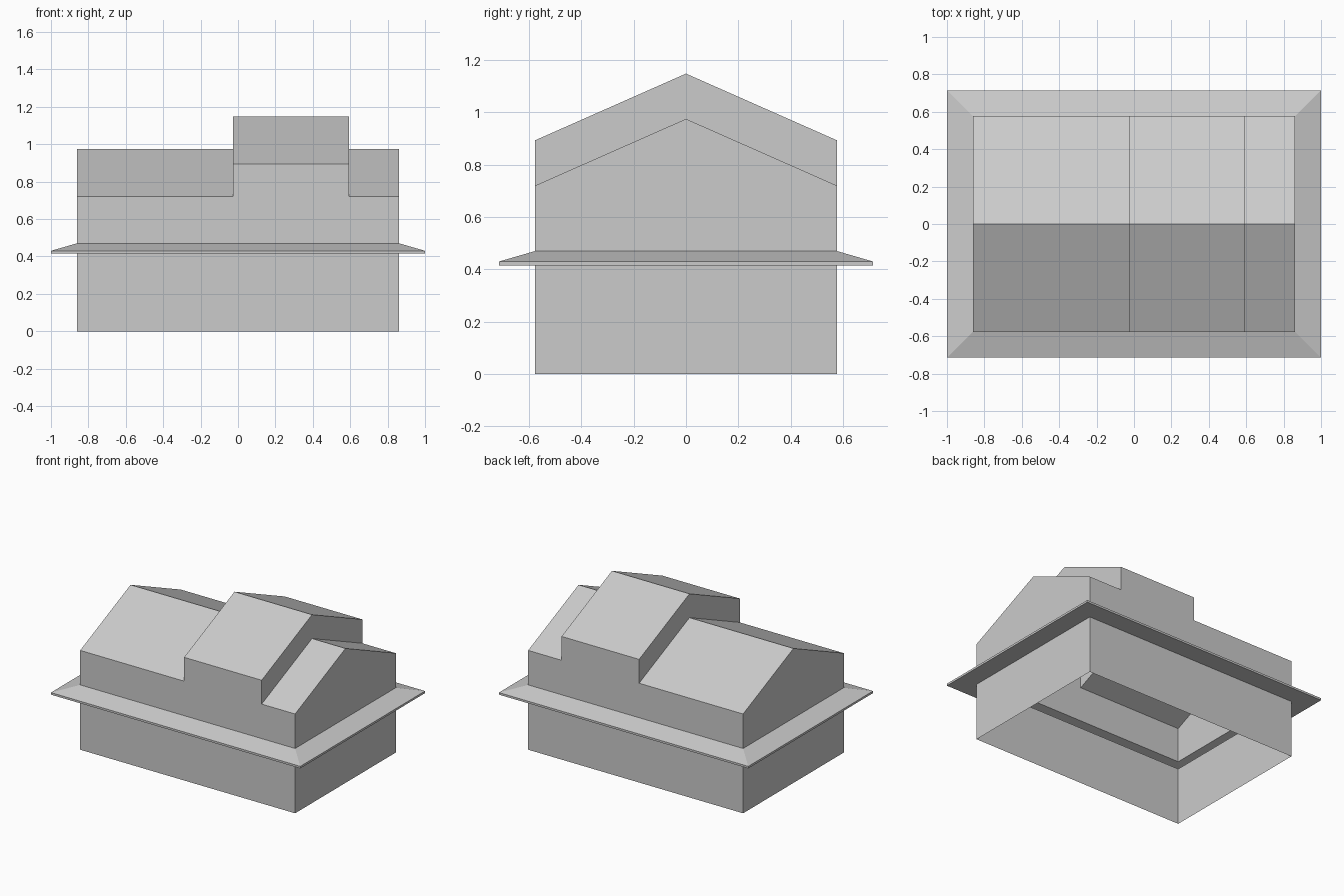
import bpy
import bmesh
from mathutils import Vector

cube = bpy.data.objects.get("Cube")
if cube:
    bpy.data.objects.remove(cube, do_unlink=True)

# Main dimensions
WALL_X, WALL_Y = 0.862, 0.577
SKIRT_X, SKIRT_Y = 1.0, 0.715
SKIRT_LOW, SKIRT_LIP, SKIRT_TOP = 0.415, 0.43, 0.47
EAVE, RIDGE, STEP = 0.72, 0.975, 0.173

# Roof sections along x: (position, extra height)
SECTIONS = [(-WALL_X, 0), (-0.028, 0), (-0.028, STEP),
            (0.594, STEP), (0.594, 0), (WALL_X, 0)]

grey = bpy.data.materials.new("plain_grey")
grey.use_nodes = True
grey.diffuse_color = (0.6, 0.6, 0.6, 1)
grey.node_tree.nodes["Principled BSDF"].inputs["Base Color"].default_value = (0.6, 0.6, 0.6, 1)


def build(name, faces):
    """Make a flat-faced shell from corner loops, with every face turned outwards."""
    bm = bmesh.new()
    for loop in faces:
        bm.faces.new([bm.verts.new(p) for p in loop])
    bmesh.ops.remove_doubles(bm, verts=bm.verts, dist=0.0001)
    bm.normal_update()
    middle = Vector((0, 0, SKIRT_LIP))
    for face in bm.faces:
        if face.normal.dot(face.calc_center_median() - middle) < 0:
            face.normal_flip()
    mesh = bpy.data.meshes.new(name)
    bm.to_mesh(mesh)
    bm.free()
    mesh.materials.append(grey)
    obj = bpy.data.objects.new(name, mesh)
    bpy.context.collection.objects.link(obj)


def ring(x, y, z):
    return [(-x, -y, z), (x, -y, z), (x, y, z), (-x, y, z)]


def band(a, b, closed=True):
    """Quads joining two matching rows of points."""
    count = len(a) if closed else len(a) - 1
    return [[a[i], a[(i + 1) % len(a)], b[(i + 1) % len(a)], b[i]] for i in range(count)]


def roof_row(x, rise):
    return [(x, -WALL_Y, EAVE + rise), (x, 0, RIDGE + rise), (x, WALL_Y, EAVE + rise)]


# Lower walls, open underneath
build("lower_walls", band(ring(WALL_X, WALL_Y, 0), ring(WALL_X, WALL_Y, SKIRT_LOW)))

# Sloping skirt roof around the building: soffit, lip and slope
rings = [ring(WALL_X, WALL_Y, SKIRT_LOW), ring(SKIRT_X, SKIRT_Y, SKIRT_LOW),
         ring(SKIRT_X, SKIRT_Y, SKIRT_LIP), ring(WALL_X, WALL_Y, SKIRT_TOP)]
build("skirt_roof", [f for a, b in zip(rings, rings[1:]) for f in band(a, b)])

# Upper walls: stepped long sides and gable ends
walls = []
for y in (-WALL_Y, WALL_Y):
    walls.append([(-WALL_X, y, SKIRT_TOP)] + [(x, y, EAVE + r) for x, r in SECTIONS]
                 + [(WALL_X, y, SKIRT_TOP)])
for x in (-WALL_X, WALL_X):
    walls.append([(x, -WALL_Y, SKIRT_TOP)] + roof_row(x, 0) + [(x, WALL_Y, SKIRT_TOP)])
build("upper_walls", walls)

# Gabled roof with its raised bay and the step faces beside it
rows = [roof_row(x, r) for x, r in SECTIONS]
build("gabled_roof", [f for a, b in zip(rows, rows[1:]) for f in band(a, b, closed=False)])
